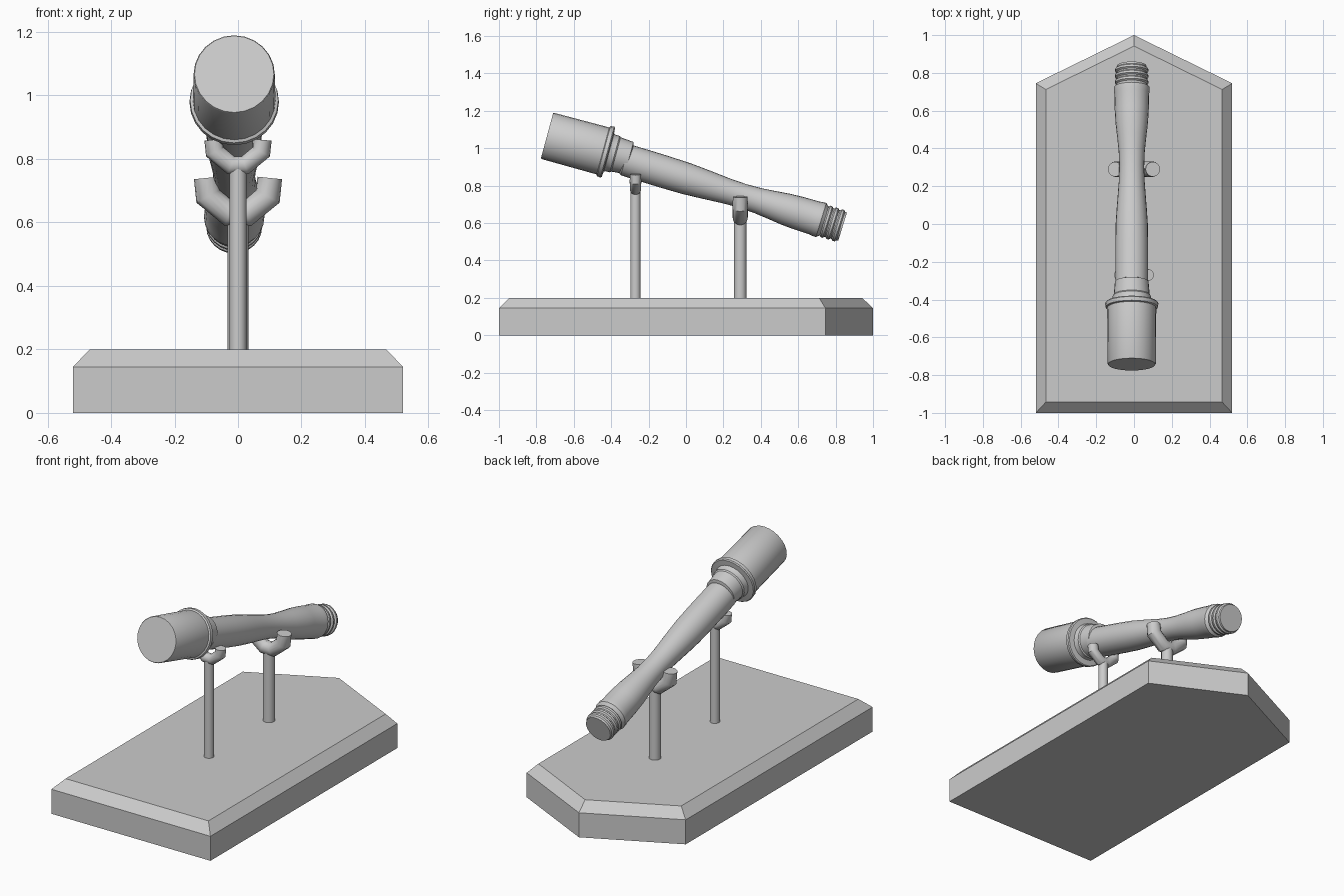
import bpy, bmesh, math
from mathutils import Vector

if "Cube" in bpy.data.objects:
    bpy.data.objects.remove(bpy.data.objects["Cube"])


def finish(bm, name, smooth=True):
    bmesh.ops.recalc_face_normals(bm, faces=bm.faces)
    me = bpy.data.meshes.new(name)
    bm.to_mesh(me)
    bm.free()
    ob = bpy.data.objects.new(name, me)
    bpy.context.collection.objects.link(ob)
    if smooth:
        bpy.ops.object.select_all(action='DESELECT')
        ob.select_set(True)
        bpy.context.view_layer.objects.active = ob
        bpy.ops.object.shade_smooth_by_angle(angle=math.radians(35))
    return ob


def skin(name, rings, side, n):
    """Skin rings of (centre, direction, radius); side is normal to every direction."""
    bm = bmesh.new()
    loops = []
    for c, d, r in rings:
        v = d.cross(side).normalized()
        loops.append([bm.verts.new(c + r * (math.cos(a) * side + math.sin(a) * v))
                      for a in (2 * math.pi * i / n for i in range(n))])
    for a, b in zip(loops, loops[1:]):
        for i in range(n):
            j = (i + 1) % n
            bm.faces.new((a[i], a[j], b[j], b[i]))
    bm.faces.new(loops[0])
    bm.faces.new(loops[-1])
    return finish(bm, name)


def lathe(name, start, tilt, profile, n=24):
    """Revolve (distance, radius) pairs about an axis tilted down towards +y."""
    d = Vector((0, math.cos(tilt), -math.sin(tilt)))
    o = Vector(start)
    return skin(name, [(o + d * s, d, r) for s, r in profile], Vector((1, 0, 0)), n)


def tube(name, y, path, n=16):
    """Round tube along (x, z, radius) points in the plane of constant y."""
    pts = [Vector((x, y, z)) for x, z, r in path]
    rings = []
    for i, p in enumerate(pts):
        dirs = [(b - a).normalized() for a, b in zip(pts, pts[1:])][max(i - 1, 0):i + 1]
        d = sum(dirs, Vector()).normalized()
        rings.append((p, d, path[i][2]))
    return skin(name, rings, Vector((0, 1, 0)), n)


# Pentagonal plinth with a chamfered top
bm = bmesh.new()
low = [(-.52, -1), (.52, -1), (.52, .745), (0, 1), (-.52, .745)]
top = [(-.467, -.943), (.467, -.943), (.467, .712), (0, .942), (-.467, .712)]
levels = [[bm.verts.new((x, y, z)) for x, y in outline]
          for outline, z in ((low, 0), (low, .145), (top, .2))]
for a, b in zip(levels, levels[1:]):
    for i in range(5):
        j = (i + 1) % 5
        bm.faces.new((a[i], a[j], b[j], b[i]))
bm.faces.new(levels[0])
bm.faces.new(levels[-1])
finish(bm, "plinth", smooth=False)

# Cylindrical head with its rim and stepped neck
lathe("head", (-.012, -.743, 1.067), math.radians(15.2), [
    (0, .125), (.005, .128), (.31, .13), (.314, .139), (.334, .141), (.34, .136),
    (.343, .105), (.352, .101), (.375, .101), (.382, .095), (.455, .089), (.46, .075)])

# Turned handle with a waist, a swell and a ridged end cap
handle = [(-.02, .07), (0, .086), (.1, .087), (.22, .087), (.34, .085), (.42, .08), (.50, .074),
          (.58, .068), (.66, .066), (.74, .069), (.82, .077), (.90, .086), (.97, .09),
          (1.06, .092), (1.075, .095), (1.095, .095), (1.105, .086)]
for k in range(3):
    s = 1.112 + k * .033
    handle += [(s, .08), (s + .007, .088), (s + .019, .088), (s + .026, .08)]
handle += [(1.208, .08), (1.215, .078)]
lathe("handle", (-.012, -.324, .938), math.radians(17.1), handle)

# Two posts, each carrying a forked cradle
for name, y, post_r, neck_z, half in (
        ("front", -.27, .027, .77, [(.076, .86, .03), (.073, .822, .031), (.022, .78, .03)]),
        ("back", .29, .033, .61, [(.1, .74, .039), (.094, .682, .042), (.028, .627, .04)])):
    tube(name + "_post", y, [(0, .19, post_r), (0, neck_z, post_r)])
    tube(name + "_cradle", y, [(-x, z, r) for x, z, r in half] + half[::-1])
